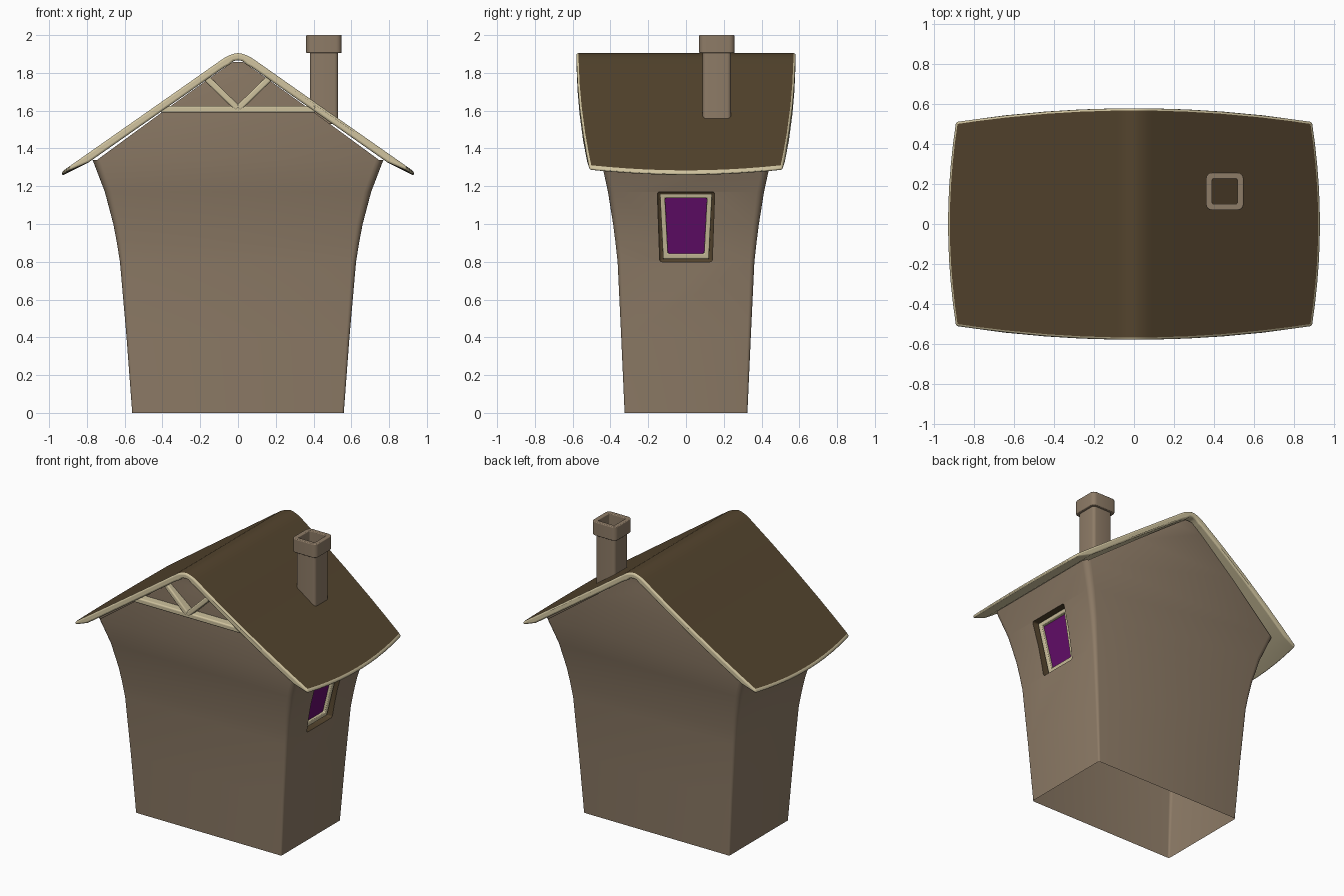
import bpy, bmesh, math
from mathutils import Vector

if "Cube" in bpy.data.objects:
    bpy.data.objects.remove(bpy.data.objects["Cube"])


def mat(name, c):
    m = bpy.data.materials.new(name)
    m.diffuse_color = (*c, 1)
    m.use_nodes = True
    m.node_tree.nodes["Principled BSDF"].inputs["Base Color"].default_value = m.diffuse_color
    return m


WALL = mat("plaster", (.27, .20, .135))
ROOF = mat("shingle", (.088, .058, .027))
TRIM = mat("cream_trim", (.62, .54, .34))
GLASS = mat("purple_glass", (.13, .004, .15))


def make(name, verts, faces, mats, bevel=0, bevel_mat=-1):
    me = bpy.data.meshes.new(name)
    me.from_pydata(verts, [], faces)
    bm = bmesh.new()
    bm.from_mesh(me)
    bmesh.ops.recalc_face_normals(bm, faces=bm.faces)
    bm.to_mesh(me)
    bm.free()
    ob = bpy.data.objects.new(name, me)
    bpy.context.collection.objects.link(ob)
    for m in mats:
        me.materials.append(m)
    if bevel:
        b = ob.modifiers.new("bevel", 'BEVEL')
        b.width, b.segments, b.material = bevel, 3, bevel_mat
        b.limit_method, b.angle_limit = 'ANGLE', math.radians(50)
    return ob


def smooth(ob, angle=40):
    bpy.ops.object.select_all(action='DESELECT')
    ob.select_set(True)
    bpy.context.view_layer.objects.active = ob
    bpy.ops.object.shade_smooth_by_angle(angle=math.radians(angle))


def loft(rings, caps=True, closed=False):
    """Join equal rings of points into a skin."""
    n, k = len(rings[0]), len(rings)
    verts = [p for r in rings for p in r]
    faces = [(i * n + j, i * n + (j + 1) % n, (i + 1) % k * n + (j + 1) % n, (i + 1) % k * n + j)
             for i in range(k if closed else k - 1) for j in range(n)]
    if caps and not closed:
        faces += [tuple(range(n)), tuple(range((k - 1) * n, k * n))]
    return verts, faces


def round_rect(cx, cy, hx, hy, r, z, seg=4):
    pts = []
    for q, (sx, sy) in enumerate([(1, 1), (-1, 1), (-1, -1), (1, -1)]):
        for i in range(seg + 1):
            a = math.pi / 2 * (q + i / seg)
            pts.append((cx + sx * (hx - r) + r * math.cos(a),
                        cy + sy * (hy - r) + r * math.sin(a), z))
    return pts


# Flared body: z, half width, half depth, corner radius
SHAPE = [(0, .56, .325, .012), (.4, .59, .343, .018), (.8, .625, .362, .025),
         (.9, .641, .373, .028), (1.0, .66, .386, .032), (1.17, .705, .413, .038),
         (1.34, .77, .45, .04), (1.6, .412, .50, .035), (1.8, .13, .53, .03), (1.858, .045, .535, .03)]


def wall_x(z):
    for a, b in zip(SHAPE, SHAPE[1:]):
        if a[0] <= z <= b[0]:
            return a[1] + (b[1] - a[1]) * (z - a[0]) / (b[0] - a[0])


body = make("house_walls", *loft([round_rect(0, 0, w, d, r, z) for z, w, d, r in SHAPE]), [WALL])


# Window outline rings that follow the leaning side wall
def window_ring(yb, yt, zb, zt, off):
    out = []
    for y, z in [(-yb, zb), (yb, zb), (yt, zt), (-yt, zt)]:
        out.append((wall_x(z) + off, y, z))
    return out


cutter = make("window_cutter", *loft([window_ring(.139, .152, .80, 1.17, o) for o in (-.065, .1)]),
              [ROOF], .012)
cutter.hide_render = True
boo = body.modifiers.new("window_hole", 'BOOLEAN')
boo.object, boo.solver, boo.material_mode = cutter, 'EXACT', 'TRANSFER'
bpy.context.view_layer.objects.active = body
bpy.ops.object.modifier_apply(modifier=boo.name)
bpy.data.objects.remove(cutter)

# Open the underside and the hidden top beneath the roof
bm = bmesh.new()
bm.from_mesh(body.data)
gone = [f for f in bm.faces if f.normal.z < -.95 and f.calc_center_median().z < .01
        or f.normal.z > .5 and f.calc_center_median().z > 1.35]
bmesh.ops.delete(bm, geom=gone, context='FACES')
bm.to_mesh(body.data)
bm.free()
smooth(body)

# Window frame and pane
outer, inner = (.121, .138, .815, 1.16), (.096, .111, .845, 1.137)
smooth(make("window_frame", *loft([window_ring(*outer, -.064), window_ring(*outer, -.028),
                                   window_ring(*inner, -.028), window_ring(*inner, -.064)], closed=True),
            [TRIM], .006))
make("window_pane", window_ring(.105, .12, .835, 1.145, -.05), [(0, 1, 2, 3)], [GLASS])


# Roof: rounded ridge, straight slopes, edges bowed in plan
def roof_z(x):
    x = abs(x)
    if x < .1:
        return 1.905 - .035 * (x / .1) ** 2 - .01 * (x / .1)
    return 1.86 - .7 * (x - .1)


half = [.025, .05, .075, .1, .28, .47, .69, .85, 1]
fr = [-t for t in reversed(half)] + [0] + half
rows = [-1 + i / 5 for i in range(11)]
rings = []
for v in rows:
    top, under = [], []
    for t in fr:
        x = t * .93 if abs(t) < 1 else t * (.932 - .04 * v * v)
        y = v * (.58 - .07 * (abs(x) / .9) ** 2)
        thick = .038 if abs(t) < .05 else (.022 if abs(t) == 1 else .05)
        top.append((x, y, roof_z(x)))
        under.append((x, y, roof_z(x) - thick))
    rings.append(top + under[::-1])
roof = make("roof", *loft(rings), [ROOF, TRIM], .011, 1)
n = len(fr)
for i, p in enumerate(roof.data.polygons):
    j = i % (2 * n)
    p.material_index = 0 if i < (len(rows) - 1) * 2 * n and j < n - 1 else 1
smooth(roof)


# Gable truss on the front
def beam(name, a, b, width, y0, y1):
    a, b = Vector(a), Vector(b)
    d = (b - a).normalized() * width / 2
    s = Vector((-d.y, d.x))
    quad = [a + s, b + s, b - s, a - s]
    smooth(make(name, *loft([[(p.x, y, p.y) for p in quad] for y in (y0, y1)]), [TRIM], .009))


beam("truss_tie_beam", (-.41, 1.607), (.41, 1.607), .036, -.49, -.56)
for s, side in ((-1, "left"), (1, "right")):
    beam("truss_strut_" + side, (0, 1.61), (s * .18, 1.785), .034, -.50, -.562)


# Hollow chimney and cap
def tube(name, hx, wall, z0, z1, r):
    cx, cy = .455, .163
    ri = max(r - wall, .008)
    o = [round_rect(cx, cy, hx, hx, r, z) for z in (z0, z1)]
    i = [round_rect(cx, cy, hx - wall, hx - wall, ri, z) for z in (z1, z0)]
    smooth(make(name, *loft(o + i, closed=True), [WALL], .005))


tube("chimney_shaft", .075, .012, 1.53, 1.92, .02)
tube("chimney_cap", .094, .031, 1.905, 2.0, .03)
